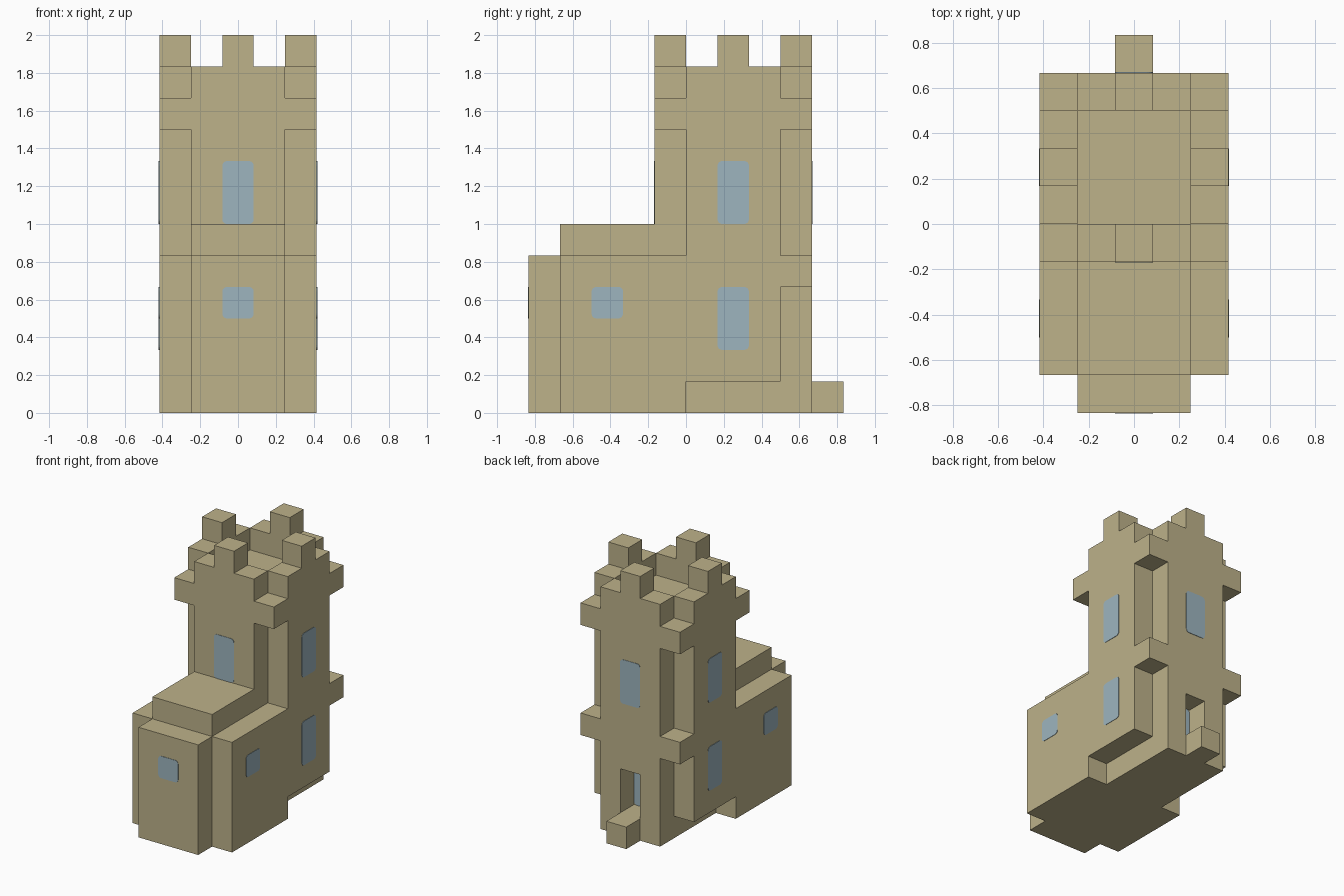
import bpy, bmesh, math
from mathutils import Matrix, Vector

U = 1 / 6            # one building block
cube = bpy.data.objects.get("Cube")
if cube:
    bpy.data.objects.remove(cube, do_unlink=True)


def material(name, rgb):
    m = bpy.data.materials.new(name)
    m.use_nodes = True
    m.diffuse_color = (*rgb, 1)
    m.node_tree.nodes["Principled BSDF"].inputs["Base Color"].default_value = (*rgb, 1)
    return m


STONE = material("sandstone", (0.51, 0.445, 0.255))
GLASS = material("pale_blue_glass", (0.34, 0.46, 0.52))


def finish(name, bm, mat):
    mesh = bpy.data.meshes.new(name)
    bm.to_mesh(mesh)
    bm.free()
    mesh.materials.append(mat)
    ob = bpy.data.objects.new(name, mesh)
    bpy.context.collection.objects.link(ob)
    return ob


def block(x, y, z):
    """Cells of a block, given (start, end) on each axis; x counts from the left edge."""
    return {(i, j, k) for i in range(*x) for j in range(*y) for k in range(*z)}


def mirrored(cells):
    return cells | {(4 - i, j, k) for i, j, k in cells}


def shell(name, cells, mat):
    """Outer skin of the fused blocks, with flat areas merged."""
    bm = bmesh.new()
    points = {}

    def vert(p):
        key = tuple(round(c) for c in p)
        if key not in points:
            points[key] = bm.verts.new(((key[0] - 2.5) * U, key[1] * U, key[2] * U))
        return points[key]

    half = Vector((0.5, 0.5, 0.5))
    for cell in cells:
        for axis in range(3):
            for side in (-1, 1):
                n, a = Vector((0, 0, 0)), Vector((0, 0, 0))
                n[axis], a[(axis + 1) % 3] = side, 1
                if tuple(round(c) for c in Vector(cell) + n) in cells:
                    continue
                b = n.cross(a)
                mid = Vector(cell) + half + n / 2
                bm.faces.new([vert(mid + (a * s + b * t) / 2)
                              for s, t in ((-1, -1), (1, -1), (1, 1), (-1, 1))])
    bmesh.ops.dissolve_limit(bm, angle_limit=math.radians(1),
                             verts=bm.verts[:], edges=bm.edges[:])
    return finish(name, bm, mat)


# Low hall with its raised roof and front bay
hall = block((0, 5), (-4, 0), (0, 5)) | block((1, 4), (-4, -1), (5, 6))
hall |= block((1, 4), (-5, -4), (0, 5))

# Tower: cross-shaped core, overhanging sides and corner brackets
tower = block((1, 4), (-1, 4), (0, 11))
tower |= mirrored(block((0, 1), (0, 3), (1, 11)))
tower |= mirrored(block((0, 1), (3, 4), (4, 5)))
for y in (-1, 3):
    tower |= mirrored(block((0, 1), (y, y + 1), (9, 10)))

# Sunken roof deck, doorway recess
tower -= block((1, 4), (0, 3), (10, 11))
tower -= block((2, 3), (3, 4), (1, 3))

# One merlon in the middle of each side, and the door step
merlons = mirrored(block((0, 1), (1, 2), (11, 12)))
for y in (-1, 3):
    merlons |= block((2, 3), (y, y + 1), (11, 12))
step = block((2, 3), (4, 5), (0, 1))

shell("castle_walls", hall | tower | merlons | step, STONE)


def pane(name, x, y, z, height, turn):
    """Thin rounded pane, one block wide, standing on z; turn 0 faces the front."""
    bm = bmesh.new()
    w, h = U / 2, height * U
    face = bm.faces.new([bm.verts.new(p) for p in
                         ((-w, 0, 0), (w, 0, 0), (w, 0, h), (-w, 0, h))])
    bmesh.ops.bevel(bm, geom=bm.verts[:], offset=0.025, segments=4,
                    profile=0.5, affect='VERTICES')
    out = bmesh.ops.extrude_face_region(bm, geom=bm.faces[:])
    bmesh.ops.translate(bm, vec=(0, -0.003, 0),
                        verts=[g for g in out["geom"] if isinstance(g, bmesh.types.BMVert)])
    bmesh.ops.recalc_face_normals(bm, faces=bm.faces[:])
    place = Matrix.Translation((x * U, y * U, z * U))
    bm.transform(place @ Matrix.Rotation(math.radians(turn), 4, 'Z'))
    return finish(name, bm, GLASS)


# Windows and door
pane("bay_window", 0, -5, 3, 1, 0)
pane("tower_front_window", 0, -1, 6, 2, 0)
pane("tower_back_window", 0, 4, 6, 2, 180)
pane("back_door", 0, 3, 1, 2, 180)
for side, label in ((1, "left"), (-1, "right")):
    pane(label + "_upper_window", 2.5 * side, 1.5, 6, 2, 90 * side)
    pane(label + "_lower_window", 2.5 * side, 1.5, 2, 2, 90 * side)
    pane(label + "_hall_window", 2.5 * side, -2.5, 3, 1, 90 * side)
